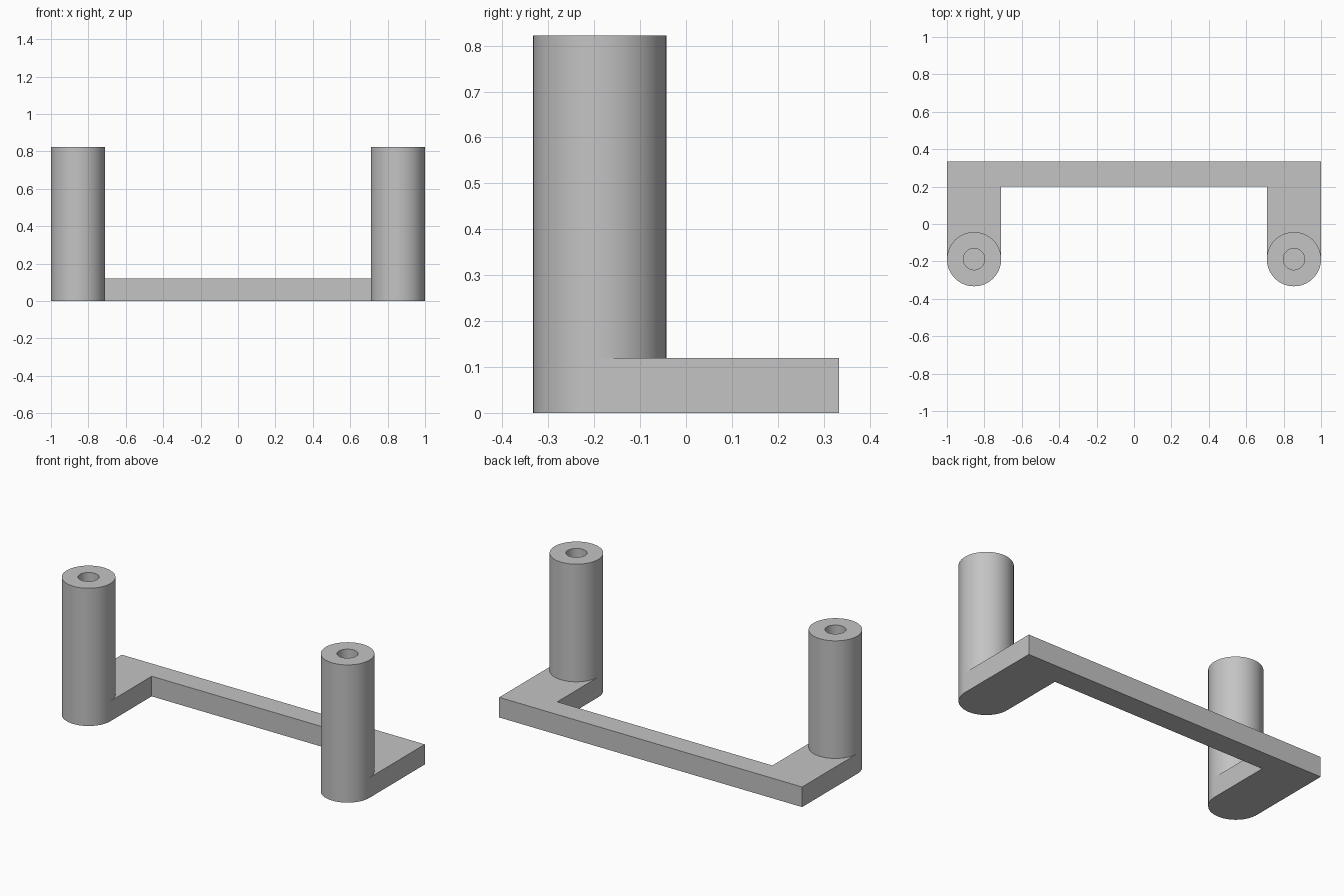
import bpy, bmesh, math

cube = bpy.data.objects.get("Cube")
if cube:
    bpy.data.objects.remove(cube, do_unlink=True)

POST_X, POST_Y, RADIUS, HOLE = 0.855, -0.188, 0.145, 0.057
BACK, BAR_FRONT, BASE_H, TOP = 0.333, 0.20, 0.12, 0.822
SEGMENTS = 64

grey = bpy.data.materials.new("plain grey")
grey.use_nodes = True
colour = (0.55, 0.55, 0.55, 1)
grey.diffuse_color = colour
grey.node_tree.nodes["Principled BSDF"].inputs["Base Color"].default_value = colour


def finish(name, bm):
    bmesh.ops.recalc_face_normals(bm, faces=bm.faces)
    mesh = bpy.data.meshes.new(name)
    bm.to_mesh(mesh)
    bm.free()
    mesh.materials.append(grey)
    obj = bpy.data.objects.new(name, mesh)
    bpy.context.collection.objects.link(obj)
    bpy.ops.object.select_all(action='DESELECT')
    obj.select_set(True)
    bpy.context.view_layer.objects.active = obj
    bpy.ops.object.shade_smooth_by_angle(angle=math.radians(35))
    return obj


def ring(bm, radius, z, x):
    steps = [2 * math.pi * i / SEGMENTS for i in range(SEGMENTS)]
    return [bm.verts.new((x + radius * math.cos(a), POST_Y + radius * math.sin(a), z))
            for a in steps]


# U-shaped base with rounded arm ends
def arm_end(x):
    half = SEGMENTS // 2
    return [(x + RADIUS * math.cos(math.pi + math.pi * i / half),
             POST_Y + RADIUS * math.sin(math.pi + math.pi * i / half))
            for i in range(half + 1)]


inner = POST_X - RADIUS
outline = ([(-1, BACK)] + arm_end(-POST_X) + [(-inner, BAR_FRONT), (inner, BAR_FRONT)]
           + arm_end(POST_X) + [(1, BACK)])
bm = bmesh.new()
face = bm.faces.new([bm.verts.new((x, y, 0)) for x, y in outline])
top = bmesh.ops.extrude_face_region(bm, geom=[face])
bmesh.ops.translate(bm, vec=(0, 0, BASE_H),
                    verts=[v for v in top["geom"] if isinstance(v, bmesh.types.BMVert)])
finish("base_frame", bm)

# Hollow posts standing on the arm ends
for name, x in (("left_post", POST_X), ("right_post", -POST_X)):
    bm = bmesh.new()
    rings = [ring(bm, r, z, x) for r, z in
             ((RADIUS, BASE_H), (RADIUS, TOP), (HOLE, TOP), (HOLE, BASE_H))]
    for a, b in zip(rings, rings[1:] + rings[:1]):
        for i in range(SEGMENTS):
            j = (i + 1) % SEGMENTS
            bm.faces.new((a[i], a[j], b[j], b[i]))
    finish(name, bm)
